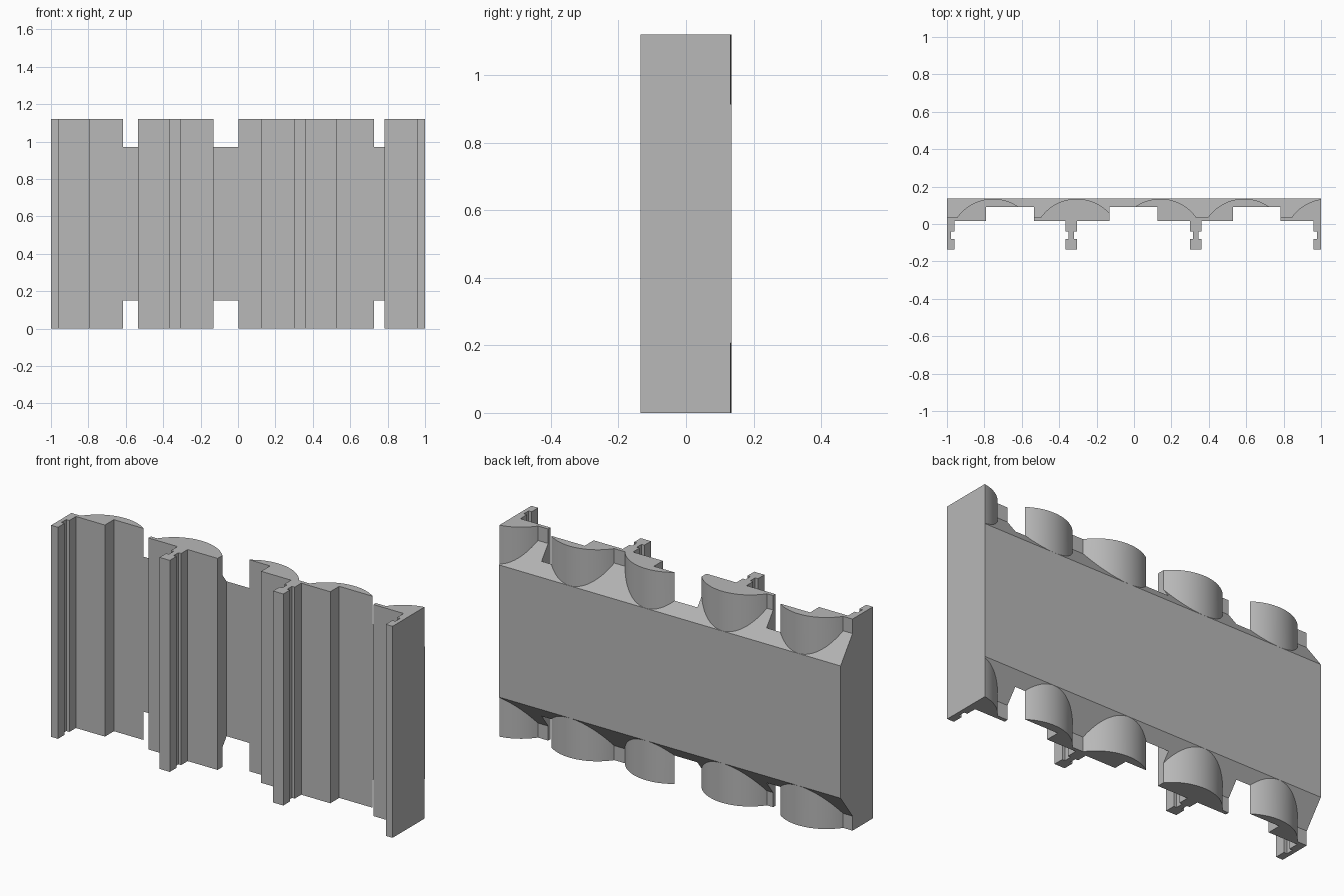
import bpy, bmesh, math
from mathutils import Vector

if "Cube" in bpy.data.objects:
    bpy.data.objects.remove(bpy.data.objects["Cube"], do_unlink=True)

HEIGHT = 1.12
FRONT, BACK, THIN, CHANNEL = 0.015, 0.135, 0.035, 0.09

grey = bpy.data.materials.new("concrete grey")
grey.use_nodes = True
grey.diffuse_color = (0.48, 0.48, 0.48, 1)
grey.node_tree.nodes["Principled BSDF"].inputs["Base Color"].default_value = (0.48, 0.48, 0.48, 1)


def prism(name, points, offset):
    """Extrude a flat outline of 3D points along an offset."""
    bm = bmesh.new()
    face = bm.faces.new([bm.verts.new(p) for p in points])
    top = bmesh.ops.extrude_face_region(bm, geom=[face])
    moved = [v for v in top["geom"] if isinstance(v, bmesh.types.BMVert)]
    bmesh.ops.translate(bm, verts=moved, vec=Vector(offset))
    bmesh.ops.recalc_face_normals(bm, faces=bm.faces)
    mesh = bpy.data.meshes.new(name)
    bm.to_mesh(mesh)
    bm.free()
    mesh.materials.append(grey)
    obj = bpy.data.objects.new(name, mesh)
    bpy.context.collection.objects.link(obj)
    return obj


def upright(name, outline, z0=0.0, z1=HEIGHT):
    return prism(name, [(x, y, z0) for x, y in outline], (0, 0, z1 - z0))


def combine(target, other, operation):
    mod = target.modifiers.new(operation.lower(), 'BOOLEAN')
    mod.operation, mod.solver, mod.object = operation, 'EXACT', other
    bpy.context.view_layer.objects.active = target
    bpy.ops.object.modifier_apply(modifier=mod.name)
    bpy.data.objects.remove(other, do_unlink=True)


# Half outline of a grooved rib, as (distance from its middle, y)
def rib_side(wide, web):
    return [(wide, FRONT), (wide, -0.04), (web, -0.04), (web, -0.08),
            (wide, -0.08), (wide, -BACK)]


# Thin wall with its ribs: half ribs on the ends, whole ribs between
end, mid = rib_side(0.04, 0.022), rib_side(0.03, 0.014)
outline = [(-1, THIN), (-1, -BACK)] + [(-1 + d, y) for d, y in reversed(end)]
for centre in (-0.335, 0.33):
    outline += [(centre - d, y) for d, y in mid]
    outline += [(centre + d, y) for d, y in reversed(mid)]
outline += [(1 - d, y) for d, y in end] + [(1, -BACK), (1, THIN)]
wall = upright("ribbed_wall_panel", outline)

# Thick rear slab with sloped upper and lower edges
inner = 0.025
low, drop = 0.21, (BACK - inner) * 4 / 3
side = [(inner, low - drop), (BACK, low), (BACK, HEIGHT - low), (inner, HEIGHT - low + drop)]
combine(wall, prism("rear_slab", [(-1, y, z) for y, z in side], (2, 0, 0)), 'UNION')

# Row of rounded columns on the rear, the last one cut by the panel end
RADIUS, PEAK, STEPS = 0.235, 0.1347, 32
reach = math.acos((RADIUS - PEAK + inner) / RADIUS)
for i in range(5):
    cx = -0.753 + 0.447 * i
    stop = min(reach, math.asin(min(1, (1 - cx) / RADIUS)))
    angles = [-reach + (stop + reach) * k / STEPS for k in range(STEPS + 1)]
    arc = [(cx + RADIUS * math.sin(a), PEAK - RADIUS + RADIUS * math.cos(a)) for a in angles]
    if stop < reach:
        arc.append((1, inner))
    combine(wall, upright("rear_column", arc), 'UNION')

# Tall channels cut into the front
for x0, x1 in ((-0.79, -0.535), (-0.13, 0.125), (0.53, 0.783)):
    box = [(x0, -0.1), (x1, -0.1), (x1, CHANNEL), (x0, CHANNEL)]
    combine(wall, upright("channel_cutter", box, -0.1, HEIGHT + 0.1), 'DIFFERENCE')

bpy.ops.object.select_all(action='DESELECT')
wall.select_set(True)
bpy.context.view_layer.objects.active = wall
bpy.ops.object.shade_smooth_by_angle(angle=math.radians(25))
